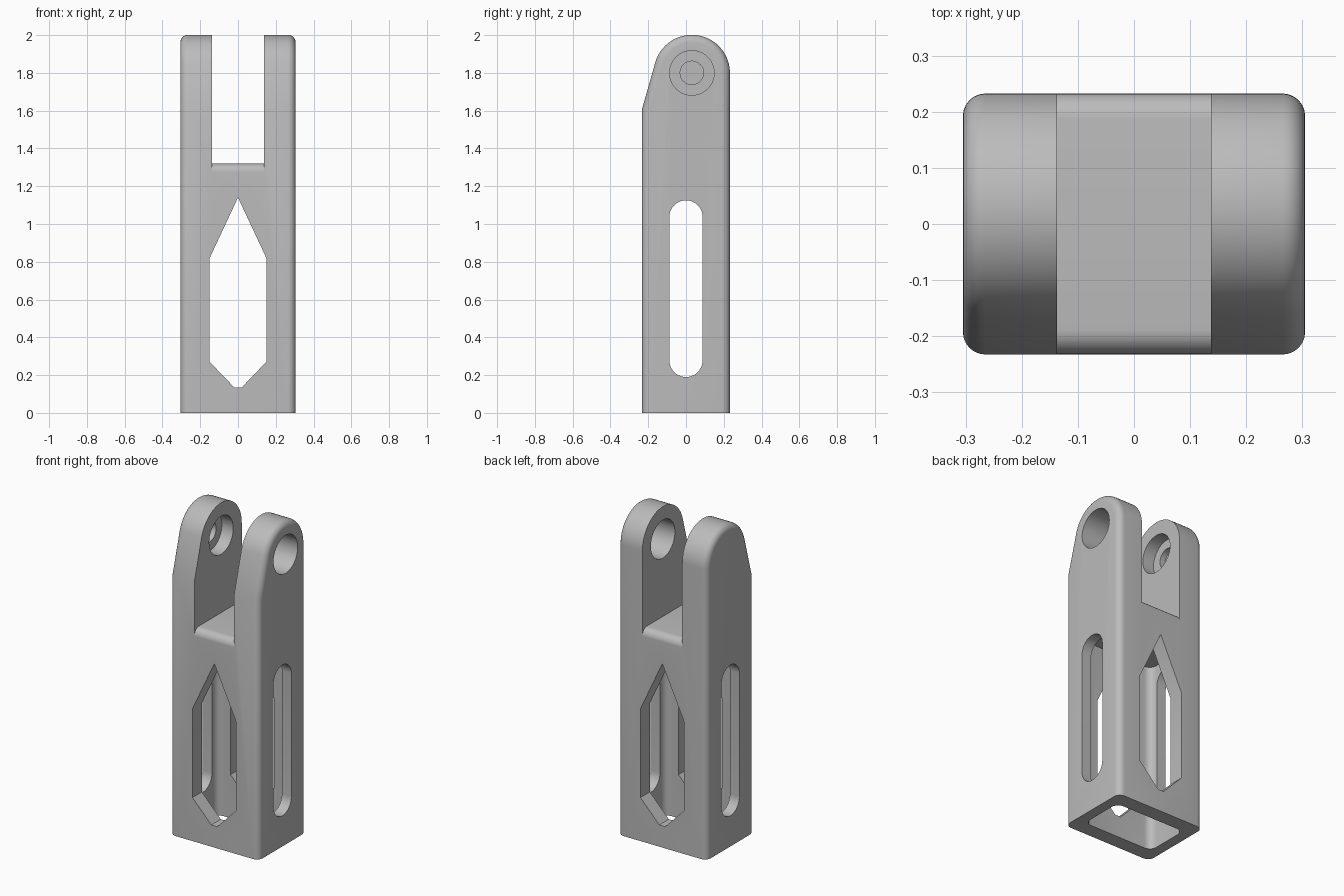
import bpy, bmesh, math

cube = bpy.data.objects.get("Cube")
if cube:
    bpy.data.objects.remove(cube, do_unlink=True)

HX, HY = 0.305, 0.2325          # half width and half depth
PIN_Y, PIN_Z = 0.031, 1.8       # pivot centre
ROUND = HY - PIN_Y              # radius of the arm tips

grey = bpy.data.materials.new("plain grey")
grey.use_nodes = True
colour = (0.5, 0.5, 0.5, 1)
grey.diffuse_color = colour
grey.node_tree.nodes["Principled BSDF"].inputs["Base Color"].default_value = colour


def arc(cx, cy, r, start, end, steps):
    """Points on an arc, angles in degrees."""
    angles = [math.radians(start + (end - start) * i / steps) for i in range(steps + 1)]
    return [(cx + r * math.cos(a), cy + r * math.sin(a)) for a in angles]


def prism(name, outline, axis, low, high, bevel=0):
    """Extrude an outline along an axis; optionally round its end rims."""
    place = {"x": lambda u, v, w: (w, u, v),
             "y": lambda u, v, w: (u, w, v),
             "z": lambda u, v, w: (u, v, w)}[axis]
    bm = bmesh.new()
    base = bm.faces.new([bm.verts.new(place(u, v, low)) for u, v in outline])
    cap = bmesh.ops.extrude_face_region(bm, geom=[base])["geom"]
    shift = place(0, 0, high - low)
    bmesh.ops.translate(bm, vec=shift, verts=[g for g in cap if isinstance(g, bmesh.types.BMVert)])
    bmesh.ops.recalc_face_normals(bm, faces=bm.faces)
    if bevel:
        rims = [e for e in bm.edges
                if abs(e.verts[0].co.x - e.verts[1].co.x) < 1e-5
                and max(v.co.z for v in e.verts) > 0.01]
        bmesh.ops.bevel(bm, geom=rims, offset=bevel, segments=6, profile=0.5,
                        affect="EDGES", clamp_overlap=False)
    mesh = bpy.data.meshes.new(name)
    bm.to_mesh(mesh)
    bm.free()
    obj = bpy.data.objects.new(name, mesh)
    bpy.context.collection.objects.link(obj)
    mesh.materials.append(grey)
    return obj


def cut(target, cutter):
    """Subtract a cutter and throw it away."""
    cutter.hide_render = True
    mod = target.modifiers.new("cut", "BOOLEAN")
    mod.operation, mod.solver, mod.object = "DIFFERENCE", "EXACT", cutter
    bpy.context.view_layer.objects.active = target
    bpy.ops.object.modifier_apply(modifier=mod.name)
    bpy.data.objects.remove(cutter, do_unlink=True)


# Body: side profile with a round tip and a sloped front, outer rims rounded
side = [(-HY, 0), (HY, 0)] + arc(PIN_Y, PIN_Z, ROUND, 0, 163, 28) + [(-HY, 1.61)]
body = prism("clevis_body", side, "x", -HX, HX, bevel=0.04)

# Fork gap with a floor rounded at front and back
R, FLOOR = 0.045, 1.32
gap = [(-0.4, 2.2), (-0.4, FLOOR - R), (-HY, FLOOR - R)]
gap += arc(-HY + R, FLOOR - R, R, 180, 90, 8)[1:]
gap += arc(HY - R, FLOOR - R, R, 90, 0, 8)
gap += [(0.4, FLOOR - R), (0.4, 2.2)]
cut(body, prism("fork_gap", gap, "x", -0.137, 0.137))

# Hollow core, open at the bottom
CX, CY, CR = 0.24, 0.14, 0.045
core = (arc(CX - CR, CY - CR, CR, 0, 90, 6) + arc(CR - CX, CY - CR, CR, 90, 180, 6)
        + arc(CR - CX, CR - CY, CR, 180, 270, 6) + arc(CX - CR, CR - CY, CR, 270, 360, 6))
cut(body, prism("core", core, "z", -0.1, 1.17))

# Pointed windows front and back
window = [(-0.02, 0.135), (0.02, 0.135), (0.15, 0.27), (0.15, 0.82), (0, 1.14),
          (-0.15, 0.82), (-0.15, 0.27)]
cut(body, prism("pointed_window", window, "y", -0.5, 0.5))

# Round-ended slots in both sides
S = 0.088
slot = arc(0, 1.125 - S, S, 0, 180, 20) + arc(0, 0.19 + S, S, 180, 360, 20)
cut(body, prism("side_slot", slot, "x", -0.5, 0.5))

# Pin hole through the left arm, stepped blind seat in the right arm
for name, radius, low, high in (("pin_hole", 0.118, -0.215, 0.5),
                                ("pin_seat", 0.062, -0.25, 0)):
    circle = arc(PIN_Y, PIN_Z, radius, 0, 360, 40)[:-1]
    cut(body, prism(name, circle, "x", low, high))

# Smooth rounds, crisp corners
bpy.ops.object.select_all(action="DESELECT")
body.select_set(True)
bpy.context.view_layer.objects.active = body
bpy.ops.object.shade_smooth_by_angle(angle=math.radians(30))
